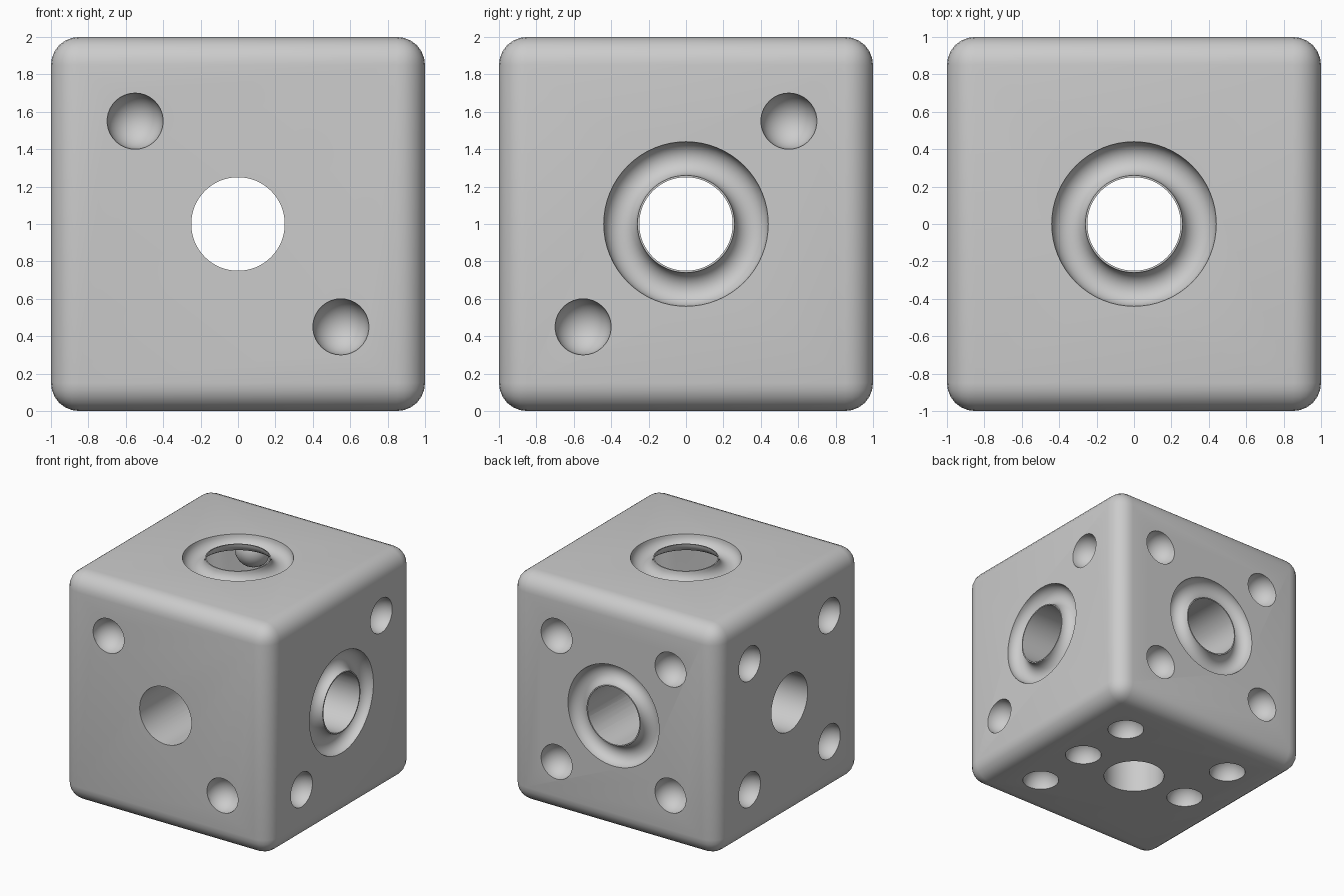
import bpy, bmesh, math
from mathutils import Matrix, Vector

old = bpy.data.objects.get("Cube")
if old:
    bpy.data.objects.remove(old, do_unlink=True)

PIP_R, PIP_OFF = 0.15, 0.55
BORE_R, GROOVE_R, GROOVE_TUBE = 0.25, 0.35, 0.09
CENTRE = Vector((0, 0, 1))

grey = bpy.data.materials.new("plain_grey")
grey.use_nodes = True
grey.diffuse_color = (0.6, 0.6, 0.6, 1)
grey.node_tree.nodes["Principled BSDF"].inputs["Base Color"].default_value = (0.6, 0.6, 0.6, 1)


def make_object(name, bm):
    bmesh.ops.recalc_face_normals(bm, faces=bm.faces)
    mesh = bpy.data.meshes.new(name)
    bm.to_mesh(mesh)
    bm.free()
    mesh.materials.append(grey)
    obj = bpy.data.objects.new(name, mesh)
    bpy.context.collection.objects.link(obj)
    return obj


def facing(direction):
    """Turn +z towards a direction, about the middle of the die."""
    turn = Vector(direction).to_track_quat('Z', 'Y').to_matrix().to_4x4()
    return Matrix.Translation(CENTRE) @ turn


def add_ring(bm, matrix, major, minor, steps=64, sides=24):
    """Closed torus lying flat on the face plane."""
    rings = []
    for i in range(steps):
        a = math.tau * i / steps
        ring = []
        for j in range(sides):
            b = math.tau * j / sides
            r = major + minor * math.cos(b)
            p = Vector((r * math.cos(a), r * math.sin(a), 1 + minor * math.sin(b)))
            ring.append(bm.verts.new(matrix @ p))
        rings.append(ring)
    for i in range(steps):
        here, there = rings[i], rings[(i + 1) % steps]
        for j in range(sides):
            k = (j + 1) % sides
            bm.faces.new((here[j], there[j], there[k], here[k]))


# Rounded cube body
bm = bmesh.new()
bmesh.ops.create_cube(bm, size=2, matrix=Matrix.Translation(CENTRE))
bmesh.ops.bevel(bm, geom=bm.edges[:], offset=0.15, segments=6, profile=0.5, affect='EDGES')
die = make_object("die_body", bm)
cutters = []

# Bores running through all three axes
for axis in ((1, 0, 0), (0, 1, 0), (0, 0, 1)):
    bm = bmesh.new()
    bmesh.ops.create_cone(bm, cap_ends=True, segments=64, radius1=BORE_R, radius2=BORE_R,
                          depth=3, matrix=facing(axis))
    cutters.append(make_object("bore_cutter", bm))

# Ring grooves round the bore on the odd faces
bm = bmesh.new()
for direction in ((1, 0, 0), (0, 1, 0), (0, 0, 1)):
    add_ring(bm, facing(direction), GROOVE_R, GROOVE_TUBE)
cutters.append(make_object("groove_cutter", bm))

# Round pips, as signs of the offset from the middle
corners = [(i, j) for i in (-1, 1) for j in (-1, 1)]
pips = [(x, -1 / PIP_OFF, -x) for x in (-1, 1)]            # two on the front
pips += [(1 / PIP_OFF, y, y) for y in (-1, 1)]             # diagonal on +x
pips += [(i, 1 / PIP_OFF, j) for i, j in corners]          # four on the back
pips += [(-1 / PIP_OFF, i, j) for i, j in corners]         # four on -x
pips += [(x, y, -1 / PIP_OFF) for x in (-1, 1) for y in (-1, 0, 1)]  # six below
bm = bmesh.new()
for pip in pips:
    bmesh.ops.create_uvsphere(bm, u_segments=32, v_segments=17, radius=PIP_R,
                              matrix=Matrix.Translation(CENTRE + Vector(pip) * PIP_OFF))
cutters.append(make_object("pip_cutter", bm))

# Carve the body and drop the cutters
bpy.ops.object.select_all(action='DESELECT')
die.select_set(True)
bpy.context.view_layer.objects.active = die
for cutter in cutters:
    cutter.hide_render = True
    mod = die.modifiers.new("carve", 'BOOLEAN')
    mod.operation = 'DIFFERENCE'
    mod.solver = 'EXACT'
    mod.object = cutter
    bpy.ops.object.modifier_apply(modifier=mod.name)
    bpy.data.objects.remove(cutter, do_unlink=True)

bpy.ops.object.shade_smooth_by_angle(angle=math.radians(30))
